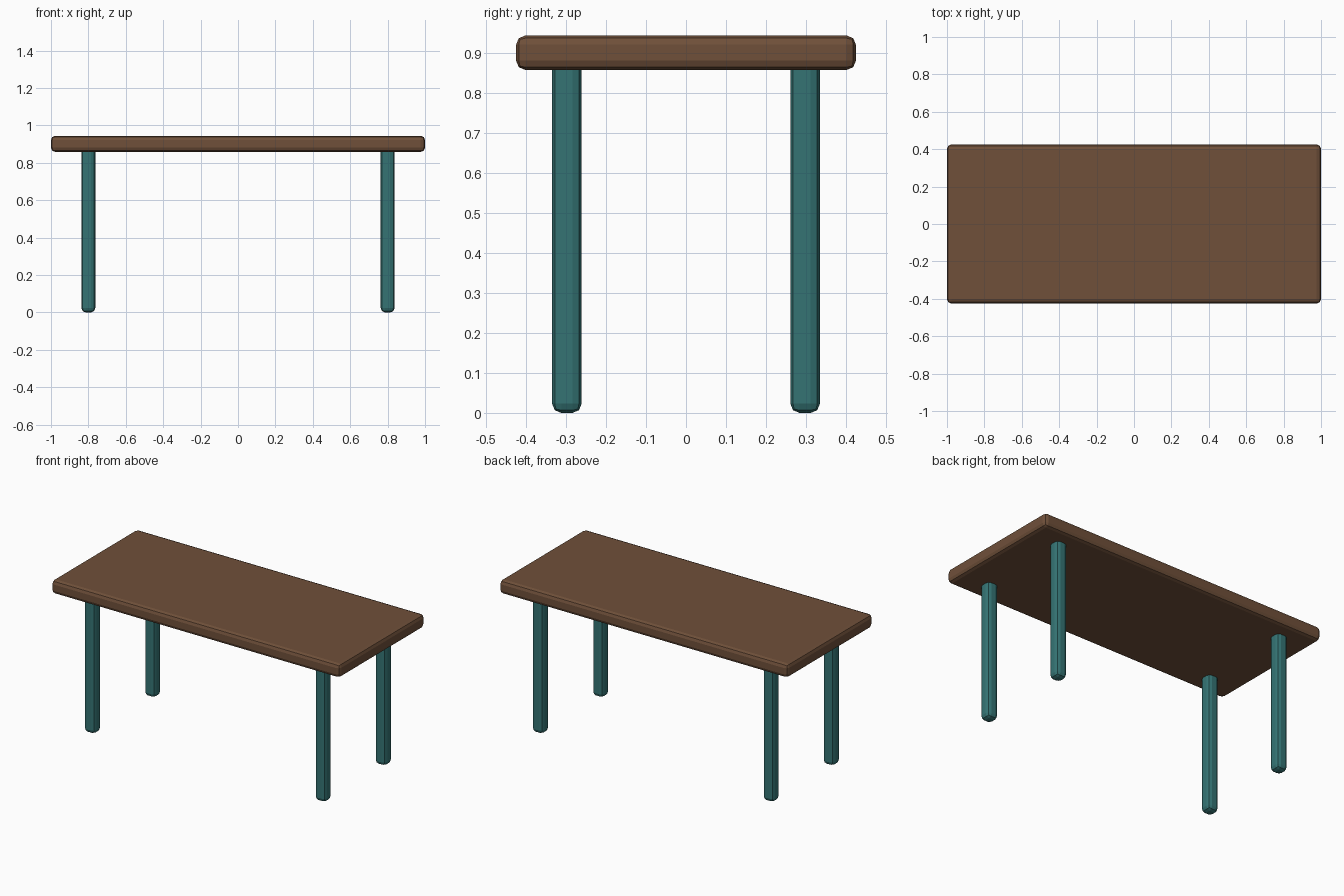
import bpy

if "Cube" in bpy.data.objects:
    bpy.data.objects.remove(bpy.data.objects["Cube"])


def material(name, color):
    mat = bpy.data.materials.new(name)
    mat.diffuse_color = (*color, 1)
    mat.use_nodes = True
    mat.node_tree.nodes["Principled BSDF"].inputs["Base Color"].default_value = mat.diffuse_color
    return mat


def rounded_box(name, center, size, bevel, mat):
    bpy.ops.mesh.primitive_cube_add(size=1, location=center)
    obj = bpy.context.object
    obj.name = name
    obj.scale = size
    bpy.ops.object.transform_apply(location=False, rotation=False, scale=True)
    mod = obj.modifiers.new("Bevel", "BEVEL")
    mod.width = bevel
    mod.segments = 2
    obj.data.materials.append(mat)
    return obj


wood = material("brown wood", (0.16, 0.08, 0.042))
teal = material("teal paint", (0.035, 0.175, 0.175))

# Tabletop slab
rounded_box("tabletop", (0, 0, 0.901), (2.0, 0.85, 0.086), 0.023, wood)

# Four legs, their upper ends sunk into the tabletop
leg_top = 0.9
for side, x in (("left", -0.8), ("right", 0.8)):
    for end, y in (("front", -0.298), ("back", 0.298)):
        rounded_box(f"{end}_{side}_leg", (x, y, leg_top / 2),
                    (0.074, 0.074, leg_top), 0.023, teal)
